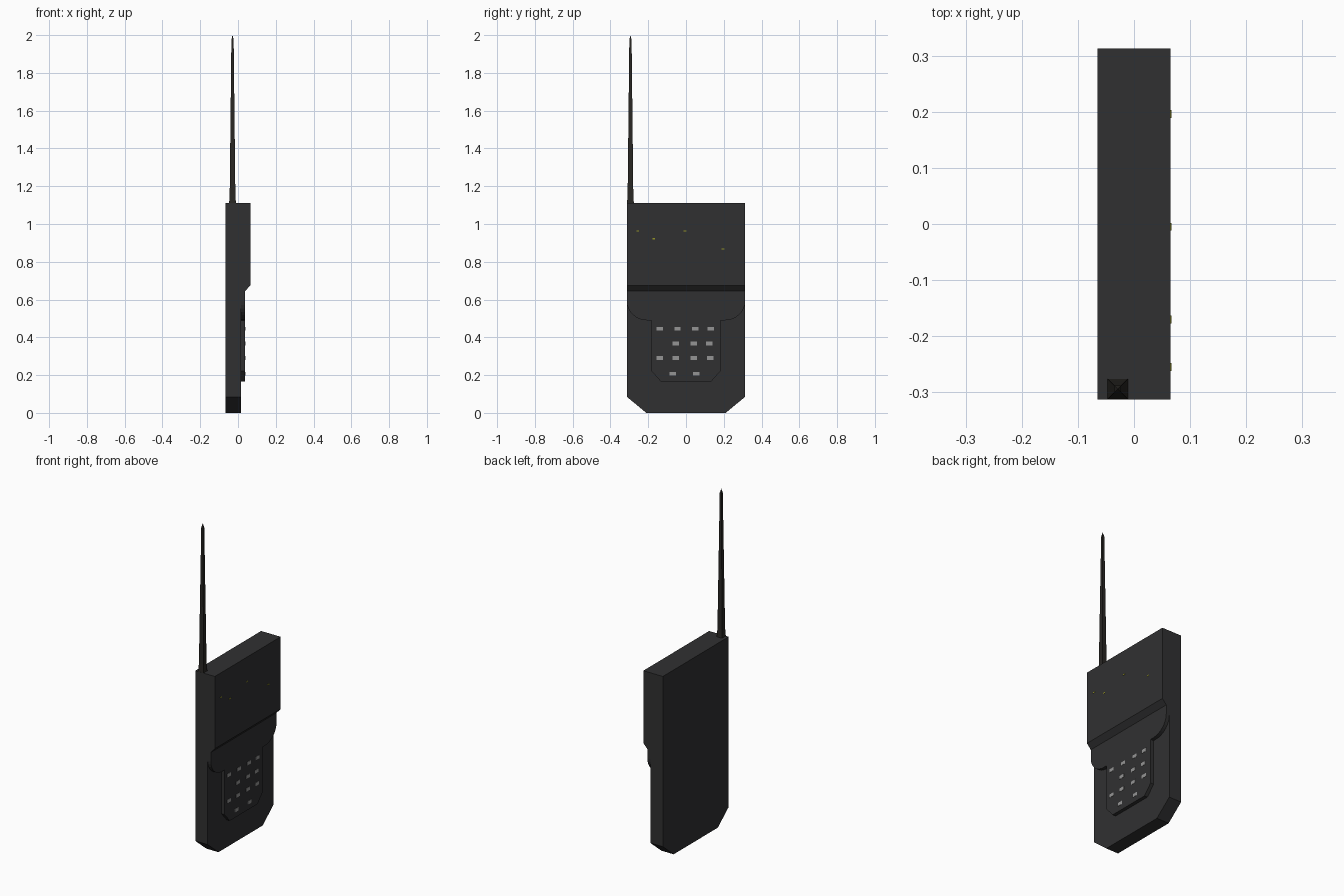
import bpy, bmesh, math
from mathutils import Vector

if "Cube" in bpy.data.objects:
    bpy.data.objects.remove(bpy.data.objects["Cube"])


def material(name, rgb):
    m = bpy.data.materials.new(name)
    m.diffuse_color = (*rgb, 1)
    m.use_nodes = True
    m.node_tree.nodes["Principled BSDF"].inputs["Base Color"].default_value = m.diffuse_color
    return m


CASE = material("charcoal_plastic", (0.030, 0.030, 0.031))
RUBBER = material("antenna_black", (0.022, 0.020, 0.017))
KEY = material("key_grey", (0.30, 0.30, 0.30))
MARK = material("marking_yellow", (0.30, 0.30, 0.02))


def finish(bm, name, mat):
    bmesh.ops.recalc_face_normals(bm, faces=bm.faces[:])
    me = bpy.data.meshes.new(name)
    bm.to_mesh(me)
    bm.free()
    me.materials.append(mat)
    ob = bpy.data.objects.new(name, me)
    bpy.context.collection.objects.link(ob)
    return ob


def prism(points, offset):
    """Closed solid: a flat outline pushed along an offset."""
    bm = bmesh.new()
    face = bm.faces.new([bm.verts.new(p) for p in points])
    ext = bmesh.ops.extrude_face_region(bm, geom=[face], use_keep_orig=True)
    moved = [g for g in ext["geom"] if isinstance(g, bmesh.types.BMVert)]
    bmesh.ops.translate(bm, verts=moved, vec=offset)
    bmesh.ops.recalc_face_normals(bm, faces=bm.faces[:])
    return bm


HALF = 0.313     # half width of the case
LOW = 0.017      # front of the lower case
PLATE = 0.038    # front of the keypad plate
TOP = 1.11

# Case: side profile across the width, then the two bottom corners cut off
profile = [(-0.065, 0), (LOW, 0), (LOW, 0.645), (PLATE, 0.645),
           (0.065, 0.675), (0.065, TOP), (-0.065, TOP)]
bm = prism([(x, -HALF, z) for x, z in profile], (0, 2 * HALF, 0))
for s in (-1, 1):
    geom = bm.verts[:] + bm.edges[:] + bm.faces[:]
    cut = bmesh.ops.bisect_plane(bm, geom=geom, plane_co=(0, s * HALF, 0.085),
                                 plane_no=Vector((0, s * 0.085, -0.103)), clear_outer=True)
    rim = [g for g in cut["geom_cut"] if isinstance(g, bmesh.types.BMEdge)]
    bmesh.ops.holes_fill(bm, edges=rim, sides=0)
finish(bm, "case", CASE)

# Raised plate: rounded shoulders narrowing to the keypad with cut corners
half = [(HALF, 0.645)]
for i in range(9):
    a = math.pi / 2 * i / 8
    half.append((0.205 + 0.108 * math.cos(a), 0.59 - 0.10 * math.sin(a)))
half += [(0.183, 0.49), (0.183, 0.222), (0.132, 0.165)]
outline = half + [(-y, z) for y, z in reversed(half)]
bm = prism([(LOW, y, z) for y, z in outline], (PLATE - LOW, 0, 0))
bm.normal_update()
hidden = [f for f in bm.faces if f.normal.x < -0.9 or f.normal.z > 0.9]
bmesh.ops.delete(bm, geom=hidden, context="FACES")
finish(bm, "keypad_plate", CASE)

# Antenna: tapered square rod with a pointed tip
bm = bmesh.new()
rings = []
for z, r in ((TOP, 0.018), (1.16, 0.015), (1.975, 0.006)):
    rings.append([bm.verts.new((-0.029 + sx * r, -0.294 + sy * r, z))
                  for sx, sy in ((-1, -1), (1, -1), (1, 1), (-1, 1))])
tip = bm.verts.new((-0.029, -0.294, 2.0))
for i in range(4):
    j = (i + 1) % 4
    for a, b in zip(rings, rings[1:]):
        bm.faces.new((a[i], a[j], b[j], b[i]))
    bm.faces.new((rings[-1][i], rings[-1][j], tip))
finish(bm, "antenna", RUBBER)


def small_plate(name, x, y, z, w, h, mat):
    pts = [(x, y + sy * w / 2, z + sz * h / 2)
           for sy, sz in ((-1, -1), (1, -1), (1, 1), (-1, 1))]
    finish(prism(pts, (0.0015, 0, 0)), name, mat)


# Keys on the plate
rows = {0.445: (-0.14, -0.045, 0.05, 0.13), 0.367: (-0.055, 0.04, 0.123),
        0.29: (-0.14, -0.055, 0.04, 0.128), 0.207: (-0.07, 0.055)}
for z, ys in rows.items():
    for y in ys:
        small_plate("key", PLATE, y, z, 0.034, 0.020, KEY)

# Tiny markings on the upper face
for y, z in ((-0.255, 0.963), (-0.17, 0.922), (-0.005, 0.963), (0.196, 0.868)):
    small_plate("marking", 0.065, y, z, 0.014, 0.006, MARK)
